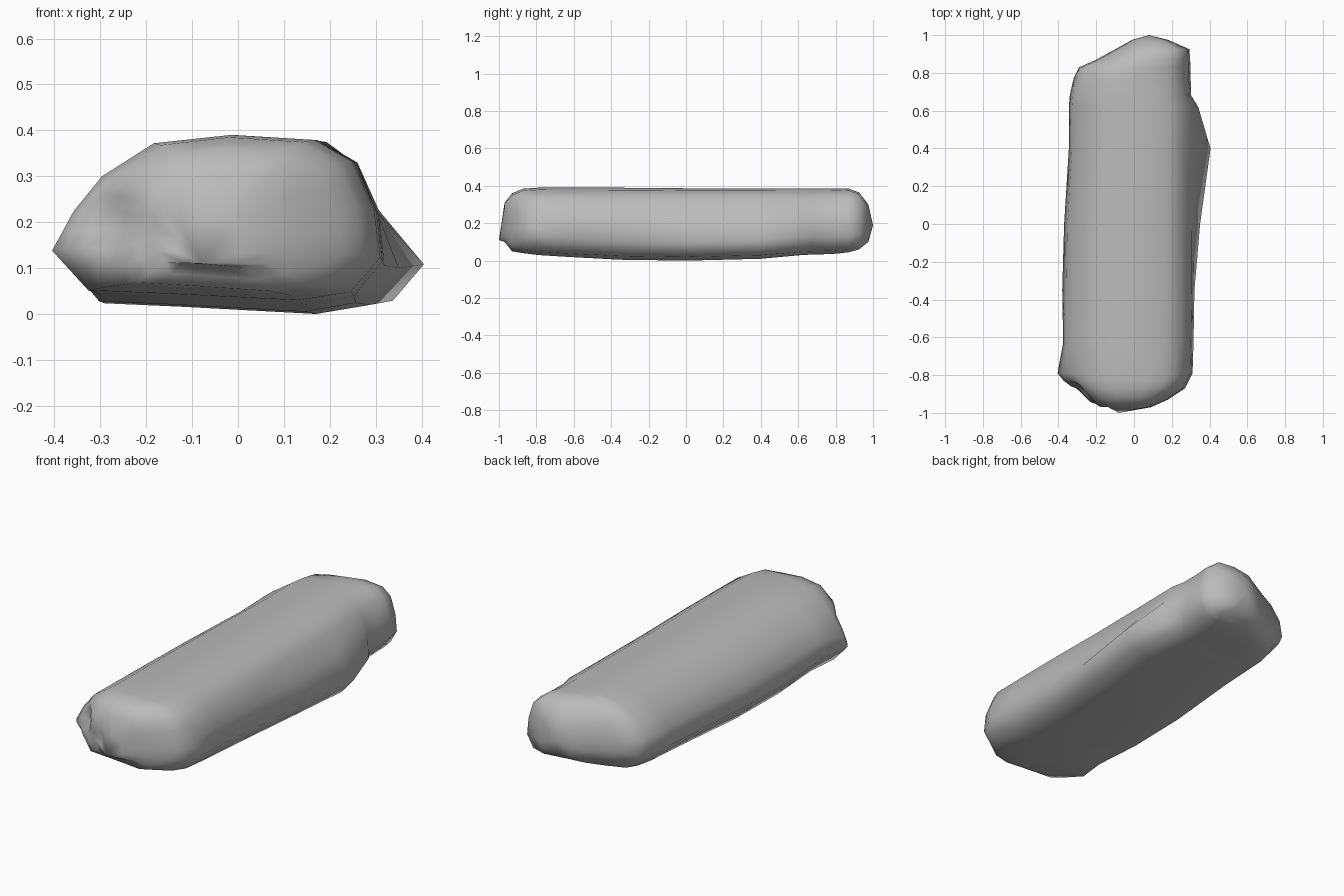
import bpy, bmesh
from mathutils import Vector

if "Cube" in bpy.data.objects:
    bpy.data.objects.remove(bpy.data.objects["Cube"], do_unlink=True)

# Stone colour
stone = bpy.data.materials.new("stone grey")
stone.use_nodes = True
grey = (0.5, 0.5, 0.5, 1)
stone.diffuse_color = grey
bsdf = stone.node_tree.nodes["Principled BSDF"]
bsdf.inputs["Base Color"].default_value = grey
bsdf.inputs["Roughness"].default_value = 0.8

# Unit cross-section: across (-1..1), up (0..1)
section = [(-.78, .06), (-.3, .04), (.5, 0), (.82, .05), (1, .26), (.96, .55), (.82, .84),
           (.58, .97), (.05, 1), (-.44, .95), (-.77, .75), (-.95, .54), (-1, .3)]

# Stations: y, min x, max x, min z, max z
stations = [(-.97, -.19, .09, .10, .31), (-.93, -.27, .18, .05, .36),
            (-.87, -.34, .27, .04, .385), (-.79, -.405, .31, .03, .39),
            (-.63, -.375, .315, .02, .39), (-.35, -.38, .32, .005, .39),
            (0, -.37, .35, 0, .387), (.4, -.345, .405, .01, .387),
            (.62, -.345, .34, .03, .387), (.68, -.34, .303, .033, .387),
            (.77, -.32, .30, .035, .387), (.83, -.29, .30, .04, .387),
            (.87, -.20, .297, .045, .385), (.925, -.10, .293, .06, .365),
            (.975, -.01, .18, .10, .30)]
UPPER_LEFT, UPPER_RIGHT = -.375, .32   # flares stay below the shoulders

# Loft the sections into one closed body
bm = bmesh.new()
rings = []
for y, x0, x1, z0, z1 in stations:
    ring = []
    for u, v in section:
        left, right = x0, x1
        if v > .4:
            left, right = max(x0, UPPER_LEFT), min(x1, UPPER_RIGHT)
        x = (left + right) / 2 + u * (right - left) / 2
        ring.append(bm.verts.new((x, y, z0 + v * (z1 - z0))))
    rings.append(ring)
count = len(section)
for a, b in zip(rings, rings[1:]):
    for i in range(count):
        j = (i + 1) % count
        bm.faces.new((a[i], a[j], b[j], b[i]))

# Blunt pointed tips
for ring, tip in ((rings[0], (-.08, -1, .11)), (rings[-1], (.08, 1, .19))):
    point = bm.verts.new(tip)
    for i in range(count):
        bm.faces.new((ring[i], ring[(i + 1) % count], point))

# Finer faces on the chipped front end
front = [e for e in bm.edges if max(v.co.y for v in e.verts) < -.78]
bmesh.ops.subdivide_edges(bm, edges=front, cuts=1, use_grid_fill=True)

# Chips: a cleft at the front right corner and a hollow beside it
for centre, radius, push in (((-.29, -.90, .2), .1, (.03, .06, 0)),
                             ((-.15, -.97, .16), .07, (0, .04, 0))):
    for v in bm.verts:
        fall = max(0, 1 - (v.co - Vector(centre)).length / radius)
        v.co += Vector(push) * fall

bmesh.ops.recalc_face_normals(bm, faces=bm.faces[:])
mesh = bpy.data.meshes.new("long_stone")
bm.to_mesh(mesh)
bm.free()
mesh.materials.append(stone)
mesh.shade_smooth()
body = bpy.data.objects.new("long_stone", mesh)
bpy.context.collection.objects.link(body)
